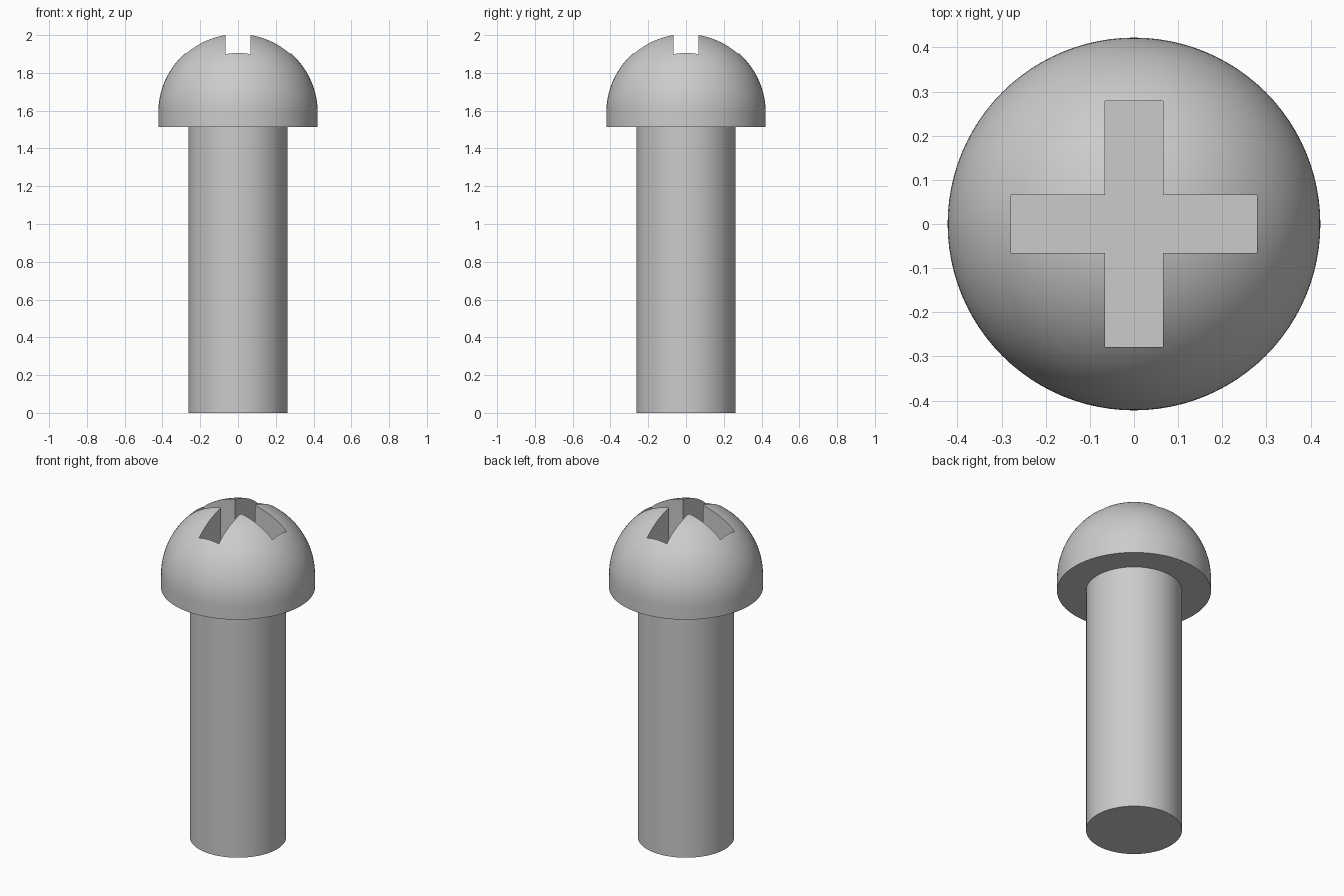
import bpy
import bmesh
import math

SHAFT_R, HEAD_R = 0.263, 0.422
HEAD_Z, DOME_Z = 1.513, 1.5885      # underside of head, centre of dome
SLOT_HALF, SLOT_REACH, SLOT_Z = 0.066, 0.278, 1.73
SEGMENTS = 96

default = bpy.data.objects.get("Cube")
if default:
    bpy.data.objects.remove(default, do_unlink=True)

steel = bpy.data.materials.new("grey steel")
steel.use_nodes = True
colour = (0.6, 0.6, 0.6, 1)
steel.diffuse_color = colour
steel.node_tree.nodes["Principled BSDF"].inputs["Base Color"].default_value = colour


def make_object(name, bm):
    bmesh.ops.recalc_face_normals(bm, faces=bm.faces)
    mesh = bpy.data.meshes.new(name)
    bm.to_mesh(mesh)
    bm.free()
    mesh.materials.append(steel)
    obj = bpy.data.objects.new(name, mesh)
    bpy.context.collection.objects.link(obj)
    return obj


def lathe(name, profile):
    """Revolve (radius, z) points around the z axis; flat ends become n-gons."""
    bm = bmesh.new()
    rings = []
    for r, z in profile:
        if r < 1e-5:
            rings.append([bm.verts.new((0, 0, z))])
            continue
        angles = [math.tau * i / SEGMENTS for i in range(SEGMENTS)]
        rings.append([bm.verts.new((r * math.cos(a), r * math.sin(a), z)) for a in angles])
    for low, high in zip(rings, rings[1:]):
        for i in range(SEGMENTS):
            j = (i + 1) % SEGMENTS
            if len(high) == 1:
                bm.faces.new((low[i], low[j], high[0]))
            else:
                bm.faces.new((low[i], low[j], high[j], high[i]))
    for ring in (rings[0], rings[-1]):
        if len(ring) > 1:
            bm.faces.new(ring)
    return make_object(name, bm)


def activate(obj):
    bpy.ops.object.select_all(action='DESELECT')
    obj.select_set(True)
    bpy.context.view_layer.objects.active = obj


# Plain cylindrical shaft, seated slightly inside the head
shaft = lathe("shaft", [(SHAFT_R, 0), (SHAFT_R, HEAD_Z + 0.02)])

# Head: short straight rim under a hemispherical dome
steps = 32
dome = [(HEAD_R * math.cos(t), DOME_Z + HEAD_R * math.sin(t))
        for t in (math.pi / 2 * i / steps for i in range(steps + 1))]
head = lathe("head", [(HEAD_R, HEAD_Z)] + dome)

# Cross-shaped cutter for the drive recess
bm = bmesh.new()
w, l = SLOT_HALF, SLOT_REACH
outline = []
for k in range(4):
    c, s = round(math.cos(k * math.pi / 2)), round(math.sin(k * math.pi / 2))
    for x, y in ((l, -w), (l, w), (w, w)):
        outline.append(bm.verts.new((c * x - s * y, s * x + c * y, SLOT_Z)))
base = bm.faces.new(outline)
top = bmesh.ops.extrude_face_region(bm, geom=[base])["geom"]
bmesh.ops.translate(bm, vec=(0, 0, 0.5),
                    verts=[v for v in top if isinstance(v, bmesh.types.BMVert)])
cutter = make_object("cross_recess_cutter", bm)
cutter.hide_render = True

# Cut the recess, then drop the cutter
cut = head.modifiers.new("cross recess", 'BOOLEAN')
cut.operation = 'DIFFERENCE'
cut.solver = 'EXACT'
cut.object = cutter
activate(head)
bpy.ops.object.modifier_apply(modifier=cut.name)
bpy.data.objects.remove(cutter, do_unlink=True)

# Smooth round surfaces with crisp edges
for part in (shaft, head):
    activate(part)
    bpy.ops.object.shade_smooth_by_angle(angle=math.radians(30))
